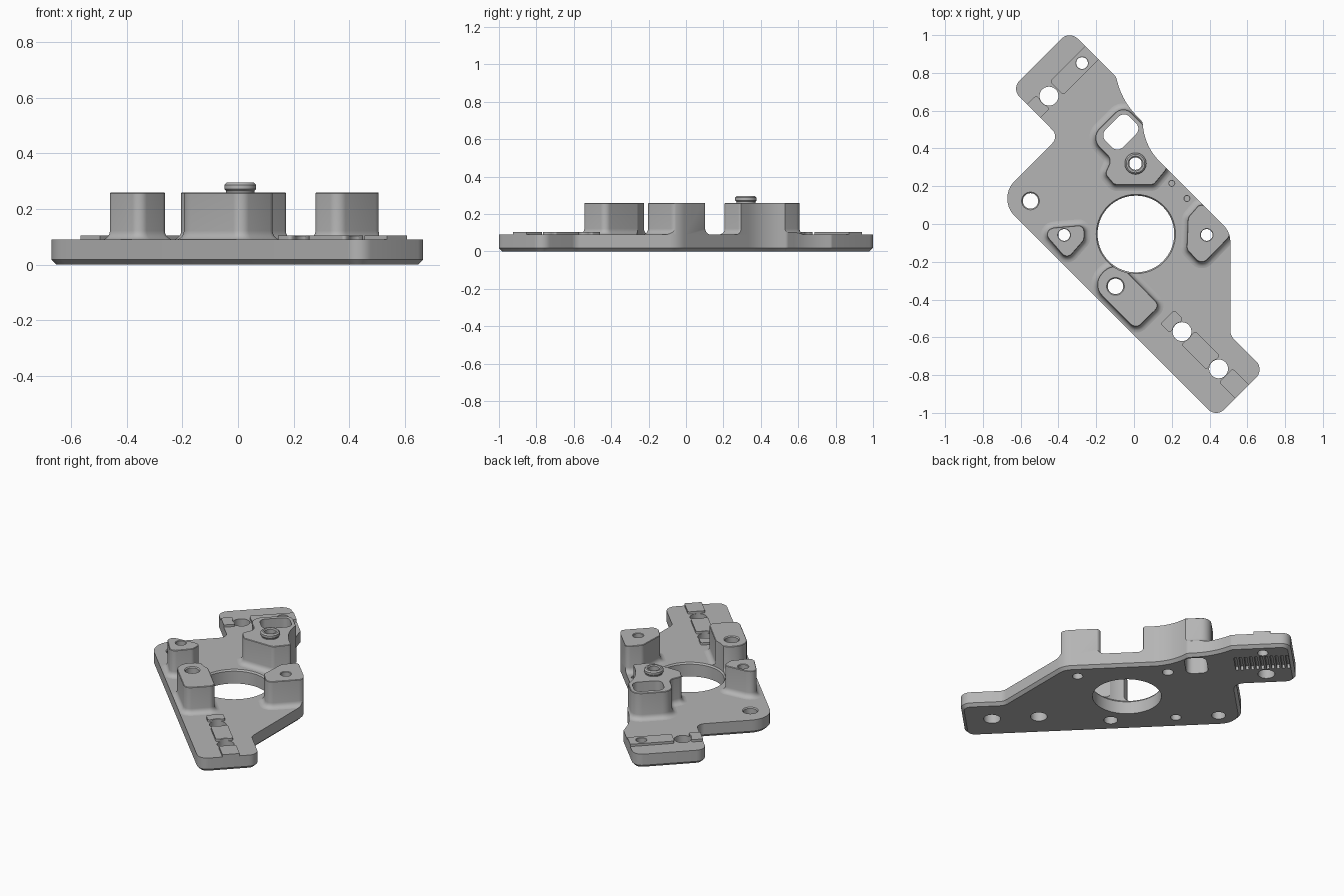
import bpy, bmesh, math
from mathutils import Vector, Matrix

if "Cube" in bpy.data.objects:
    bpy.data.objects.remove(bpy.data.objects["Cube"])

TOP, PAD, BOSS = 0.09, 0.105, 0.26    # plate, pad and boss heights

metal = bpy.data.materials.new("grey metal")
metal.use_nodes = True
metal.diffuse_color = (0.46, 0.46, 0.46, 1)
metal.node_tree.nodes["Principled BSDF"].inputs["Base Color"].default_value = (0.46, 0.46, 0.46, 1)


def rounded(corners, steps=7):
    """Counter-clockwise outline from (x, y, radius) corners."""
    pts = []
    for i, (x, y, r) in enumerate(corners):
        p = Vector((x, y))
        a = (Vector(corners[i - 1][:2]) - p).normalized()
        b = (Vector(corners[(i + 1) % len(corners)][:2]) - p).normalized()
        if r == 0:
            pts.append(p)
            continue
        half = math.acos(max(-1, min(1, a.dot(b)))) / 2
        centre = p + (a + b).normalized() * r / math.sin(half)
        start = p + a * r / math.tan(half) - centre
        turn = math.copysign(math.pi - 2 * half, a.y * b.x - a.x * b.y)
        pts += [centre + Matrix.Rotation(turn * k / steps, 2) @ start for k in range(steps + 1)]
    return pts


def circle(x, y, r, n=40):
    return [Vector((x + r * math.cos(math.tau * k / n), y + r * math.sin(math.tau * k / n)))
            for k in range(n)]


def diagonal_rect(s0, s1, d0, d1, r=0):
    """Rectangle turned 45 degrees: s runs along (1, 1), d along (-1, 1)."""
    q = math.sqrt(0.5)
    return rounded([((s - d) * q, (s + d) * q, r)
                    for s, d in ((s0, d0), (s1, d0), (s1, d1), (s0, d1))])


def loft(bm, outline, layers):
    """Closed solid from an outline, one ring per (outward offset, z)."""
    n = len(outline)
    normals = []
    for i in range(n):
        t0 = (outline[i] - outline[i - 1]).normalized()
        t1 = (outline[(i + 1) % n] - outline[i]).normalized()
        t = (t0 + t1).normalized()
        normals.append(Vector((t.y, -t.x)) / max(0.5, t.dot(t0)))
    rings = [[bm.verts.new((*(p + nrm * off), z)) for p, nrm in zip(outline, normals)]
             for off, z in layers]
    for lo, hi in zip(rings, rings[1:]):
        for i in range(n):
            j = (i + 1) % n
            bm.faces.new((lo[i], lo[j], hi[j], hi[i]))
    bm.faces.new(rings[0][::-1])
    bm.faces.new(rings[-1])


def make(name, solids):
    bm = bmesh.new()
    for outline, layers in solids:
        loft(bm, outline, layers)
    bmesh.ops.recalc_face_normals(bm, faces=bm.faces)
    mesh = bpy.data.meshes.new(name)
    bm.to_mesh(mesh)
    bm.free()
    mesh.materials.append(metal)
    obj = bpy.data.objects.new(name, mesh)
    bpy.context.collection.objects.link(obj)
    return obj


def drill(x, y, r, top, bevel=0.006, bottom=-0.02):
    return circle(x, y, r), [(0, bottom), (0, top - bevel), (bevel, top), (bevel, top + 0.03)]


def straight(outline, z0, z1):
    return outline, [(0, z0), (0, z1)]


# Plate outline
plate_outline = rounded([
    (-0.341, 1.024, 0.06), (-0.649, 0.716, 0.06), (-0.397, 0.463, 0.05),
    (-0.725, 0.135, 0.13), (0.435, -1.025, 0.06), (0.69, -0.77, 0.06),
    (0.51, -0.59, 0.06), (0.51, -0.043, 0.12), (0.06, 0.407, 0.3),
    (0.045, 0.54, 0.03), (-0.06, 0.65, 0.4), (-0.095, 0.778, 0.025)])

# Boss outlines
boss_outlines = {
    "slotted_boss": [(-0.057, 0.632, 0.06), (-0.234, 0.456, 0.07), (-0.12, 0.342, 0.045),
                     (-0.155, 0.265, 0.03), (-0.105, 0.207, 0.03), (0.105, 0.207, 0.03),
                     (0.17, 0.285, 0.03), (0.2, 0.41, 0.03), (0.06, 0.515, 0.01)],
    "right_boss": [(-0.49, -0.035, 0.035), (-0.355, -0.19, 0.035),
                   (-0.263, -0.085, 0.035), (-0.263, -0.005, 0.03), (-0.42, -0.018, 0.03)],
    "left_boss": [(0.355, 0.115, 0.03), (0.285, 0.035, 0.04), (0.278, -0.135, 0.04),
                  (0.358, -0.22, 0.04), (0.53, -0.045, 0.05)],
    "front_boss": [(-0.10, -0.19, 0.08), (-0.23, -0.32, 0.085),
                   (0.01, -0.56, 0.04), (0.139, -0.432, 0.035)],
}

# Cutters: the outline limits bosses and pads, the holes go through everything
limit = make("outline_cutter", [straight(plate_outline, -0.1, 0.5)])
holes = [
    (circle(0.01, -0.053, 0.203, 72), [(0, -0.02), (0, 0.08), (0.007, TOP), (0.007, 0.4)]),
    straight(diagonal_rect(0.205, 0.385, 0.329, 0.459, 0.04), -0.02, 0.4),
    drill(0.008, 0.32, 0.033, 0.295),
    drill(-0.37, -0.058, 0.031, BOSS, 0.003),
    drill(0.385, -0.058, 0.031, BOSS, 0.003),
    drill(-0.098, -0.33, 0.041, BOSS),
    drill(-0.548, 0.122, 0.041, TOP),
    drill(-0.275, 0.852, 0.031, PAD, 0.002),
    drill(-0.45, 0.677, 0.05, PAD, 0.002),
    drill(0.254, -0.57, 0.05, PAD, 0.002),
    drill(0.448, -0.767, 0.05, PAD, 0.002),
    drill(0.2, 0.215, 0.014, TOP, 0.002, 0.04),
    drill(0.28, 0.135, 0.014, TOP, 0.002, 0.04),
]
# Row of grooves under the rear end
for k in range(11):
    d = 0.622 + 0.0305 * k
    holes.append(straight(diagonal_rect(0.222, 0.368, d, d + 0.016), -0.02, 0.025))
hole_cutter = make("hole_cutter", holes)

# Plate with a bevelled lower rim
parts = [(make("base_plate", [(plate_outline, [(-0.018, 0), (0, 0.018), (0, TOP)])]), False)]

# Bosses with a filleted foot
R = 0.032
foot = [(R, TOP - 0.003)] + [
    (R * (1 - math.sin(t)), TOP + R * (1 - math.cos(t)))
    for t in (math.pi / 2 * k / 5 for k in range(6))]
for name, corners in boss_outlines.items():
    solid = (rounded(corners), foot + [(0, BOSS - 0.003), (-0.003, BOSS)])
    parts.append((make(name, [solid]), True))

# Bushing on the slotted boss
parts.append((make("bushing", [(circle(0.008, 0.32, 0.057),
              [(-0.006, BOSS - 0.02), (-0.006, BOSS + 0.006), (0, BOSS + 0.012),
               (0, 0.287), (-0.008, 0.295)])]), False))

# Raised pads, split where the bolts pass
for name, rects in {
    "rear_pads": [(0.218, 0.6, 0.748, 0.848), (0, 0.115, 0.748, 0.848)],
    "front_pads": [(-0.275, -0.172, -0.54, -0.472), (-0.275, -0.172, -0.815, -0.63),
                   (-0.275, -0.172, -1.1, -0.91)],
}.items():
    solids = [straight(diagonal_rect(*r, 0.012), TOP - 0.005, PAD) for r in rects]
    parts.append((make(name, solids), True))

# Cut the parts and bake the result
for obj, limited in parts:
    jobs = [(limit, 'INTERSECT')] if limited else []
    for cutter, op in jobs + [(hole_cutter, 'DIFFERENCE')]:
        mod = obj.modifiers.new(op.title(), 'BOOLEAN')
        mod.object, mod.operation, mod.solver = cutter, op, 'EXACT'
bpy.context.view_layer.update()
graph = bpy.context.evaluated_depsgraph_get()
baked = [bpy.data.meshes.new_from_object(obj.evaluated_get(graph)) for obj, _ in parts]
bpy.ops.object.select_all(action='DESELECT')
for (obj, _), mesh in zip(parts, baked):
    obj.modifiers.clear()
    obj.data = mesh
    obj.select_set(True)
bpy.context.view_layer.objects.active = parts[0][0]
bpy.ops.object.shade_smooth_by_angle(angle=math.radians(32))
for cutter in (limit, hole_cutter):
    bpy.data.objects.remove(cutter)
